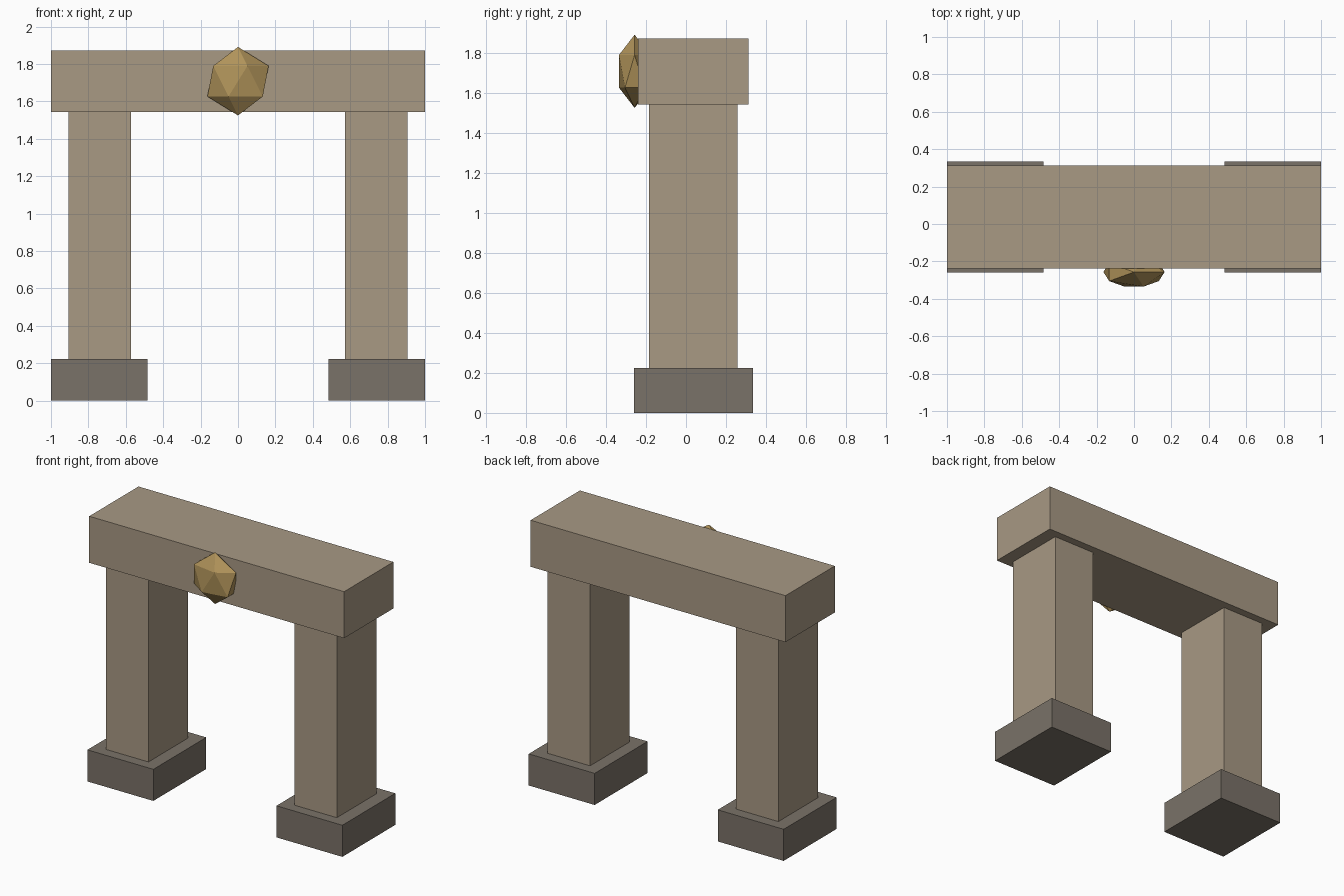
import bpy

if "Cube" in bpy.data.objects:
    bpy.data.objects.remove(bpy.data.objects["Cube"])


def material(name, rgb):
    m = bpy.data.materials.new(name)
    m.diffuse_color = (*rgb, 1.0)
    m.use_nodes = True
    m.node_tree.nodes["Principled BSDF"].inputs["Base Color"].default_value = m.diffuse_color
    return m


stone = material("tan_stone", (0.392, 0.319, 0.231))
dark_stone = material("dark_stone", (0.195, 0.168, 0.138))
gold = material("old_gold", (0.434, 0.292, 0.102))


def box(name, x, y, z, mat):
    """Box from (min, max) ranges on each axis."""
    ranges = (x, y, z)
    bpy.ops.mesh.primitive_cube_add(size=1)
    ob = bpy.context.object
    ob.name = name
    for v in ob.data.vertices:
        v.co = [lo + (c + 0.5) * (hi - lo) for c, (lo, hi) in zip(v.co, ranges)]
    ob.data.materials.append(mat)
    return ob


# Pillars running through plinths, one pair per side
for side, s in (("left", -1), ("right", 1)):
    box(side + "_plinth", sorted((s * 0.483, s * 1.0)), (-0.259, 0.334),
        (0.0, 0.224), dark_stone)
    box(side + "_pillar", sorted((s * 0.573, s * 0.905)), (-0.185, 0.257),
        (0.001, 1.545), stone)

# Lintel across the top
box("lintel", (-1.0, 1.0), (-0.239, 0.313), (1.543, 1.873), stone)

# Faceted keystone gem, flattened against the lintel front
bpy.ops.mesh.primitive_ico_sphere_add(subdivisions=1, radius=0.183,
                                      location=(0, -0.257, 1.708))
gem = bpy.context.object
gem.name = "keystone_gem"
gem.scale.y = 0.5
gem.data.materials.append(gold)
